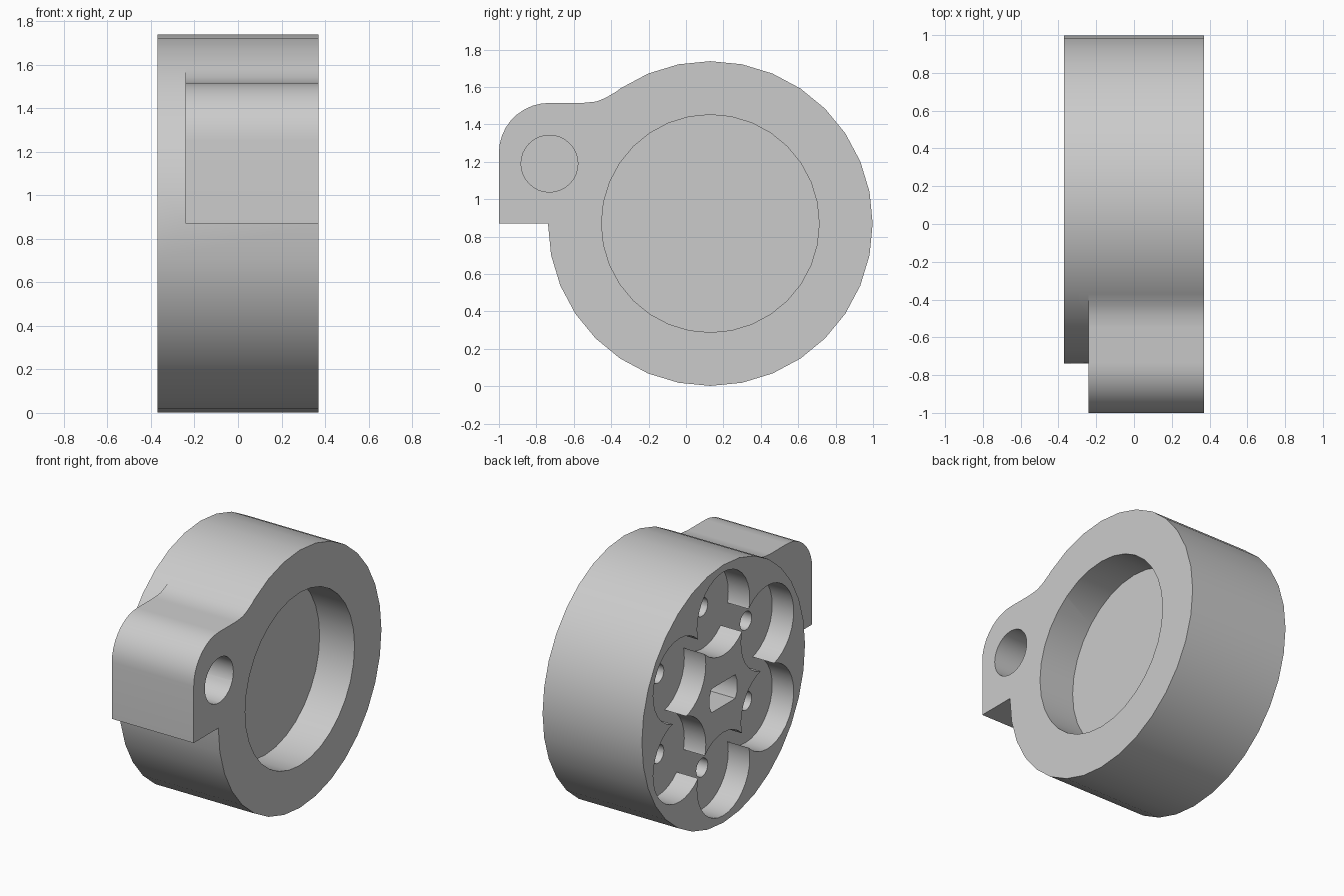
import bpy
import bmesh
from math import cos, sin, pi, radians, sqrt

old = bpy.data.objects.get("Cube")
if old:
    bpy.data.objects.remove(old, do_unlink=True)

CY, CZ = 0.13, 0.87        # wheel axis
R = 0.868                  # wheel radius
X0, X1 = -0.37, 0.37       # wheel thickness

grey = bpy.data.materials.new("plain_grey")
grey.use_nodes = True
grey.diffuse_color = (0.6, 0.6, 0.6, 1)
grey.node_tree.nodes["Principled BSDF"].inputs["Base Color"].default_value = (0.6, 0.6, 0.6, 1)


def circle(y, z, r, n=32):
    return [(y + r * cos(2 * pi * i / n), z + r * sin(2 * pi * i / n)) for i in range(n)]


def prism(name, outline, x0, x1):
    """Extrude a (y, z) outline along x."""
    bm = bmesh.new()
    base = bm.faces.new([bm.verts.new((x0, y, z)) for y, z in outline])
    side = bmesh.ops.extrude_face_region(bm, geom=[base])["geom"]
    verts = [v for v in side if isinstance(v, bmesh.types.BMVert)]
    bmesh.ops.translate(bm, verts=verts, vec=(x1 - x0, 0, 0))
    bmesh.ops.recalc_face_normals(bm, faces=bm.faces)
    mesh = bpy.data.meshes.new(name)
    bm.to_mesh(mesh)
    bm.free()
    obj = bpy.data.objects.new(name, mesh)
    obj.data.materials.append(grey)
    bpy.context.collection.objects.link(obj)
    return obj


def combine(target, tool, operation):
    """Apply a boolean and discard the tool."""
    mod = target.modifiers.new("boolean", 'BOOLEAN')
    mod.operation, mod.solver, mod.object = operation, 'EXACT', tool
    bpy.context.view_layer.objects.active = target
    bpy.ops.object.modifier_apply(modifier=mod.name)
    bpy.data.objects.remove(tool, do_unlink=True)


# Round housing
housing = prism("housing", circle(CY, CZ, R), X0, X1)

# Side lug: rounded outer corner, flat top, fillet running into the rim
corner = [(-0.73 - 0.27 * cos(radians(a)), 1.25 + 0.265 * sin(radians(a)))
          for a in range(0, 91, 10)]
lug_outline = ([(-1.0, CZ)] + corner +
               [(-0.55, 1.515), (-0.48, 1.522), (-0.43, 1.542), (-0.36, 1.583),
                (-0.2, 1.5), (-0.2, CZ)])
combine(housing, prism("lug", lug_outline, -0.24, X1), 'UNION')

# Blind pocket and lug bore on the +x face
combine(housing, prism("pocket", circle(CY, CZ, 0.582), 0.11, X1 + 0.1), 'DIFFERENCE')
combine(housing, prism("lug_bore", circle(-0.73, 1.19, 0.152), -0.13, X1 + 0.1), 'DIFFERENCE')

# Ring of six overlapping lobes on the -x face, leaving a star hub, each with a pin hole
centres = [(CY + 0.54 * cos(pi / 6 + k * pi / 3), CZ + 0.54 * sin(pi / 6 + k * pi / 3))
           for k in range(6)]
for y, z in centres:
    combine(housing, prism("lobe", circle(y, z, 0.28), X0 - 0.1, X0 + 0.16), 'DIFFERENCE')
for y, z in centres:
    combine(housing, prism("pin_hole", circle(y, z, 0.062, 20), X0 + 0.1, X0 + 0.36), 'DIFFERENCE')

# Shaft slot with two flats in the hub
flat, rs = 0.08, 0.15
w = sqrt(rs * rs - flat * flat)
slot = []
for s in (1, -1):
    slot += [(CY + s * w, CZ - s * flat), (CY + s * 0.146, CZ - s * 0.035),
             (CY + s * 0.146, CZ + s * 0.035), (CY + s * w, CZ + s * flat)]
combine(housing, prism("shaft_slot", slot, X0 - 0.1, X0 + 0.36), 'DIFFERENCE')

# Smooth the curved walls and keep the edges crisp
bpy.ops.object.select_all(action='DESELECT')
housing.select_set(True)
bpy.context.view_layer.objects.active = housing
bpy.ops.object.shade_smooth_by_angle(angle=radians(30))
